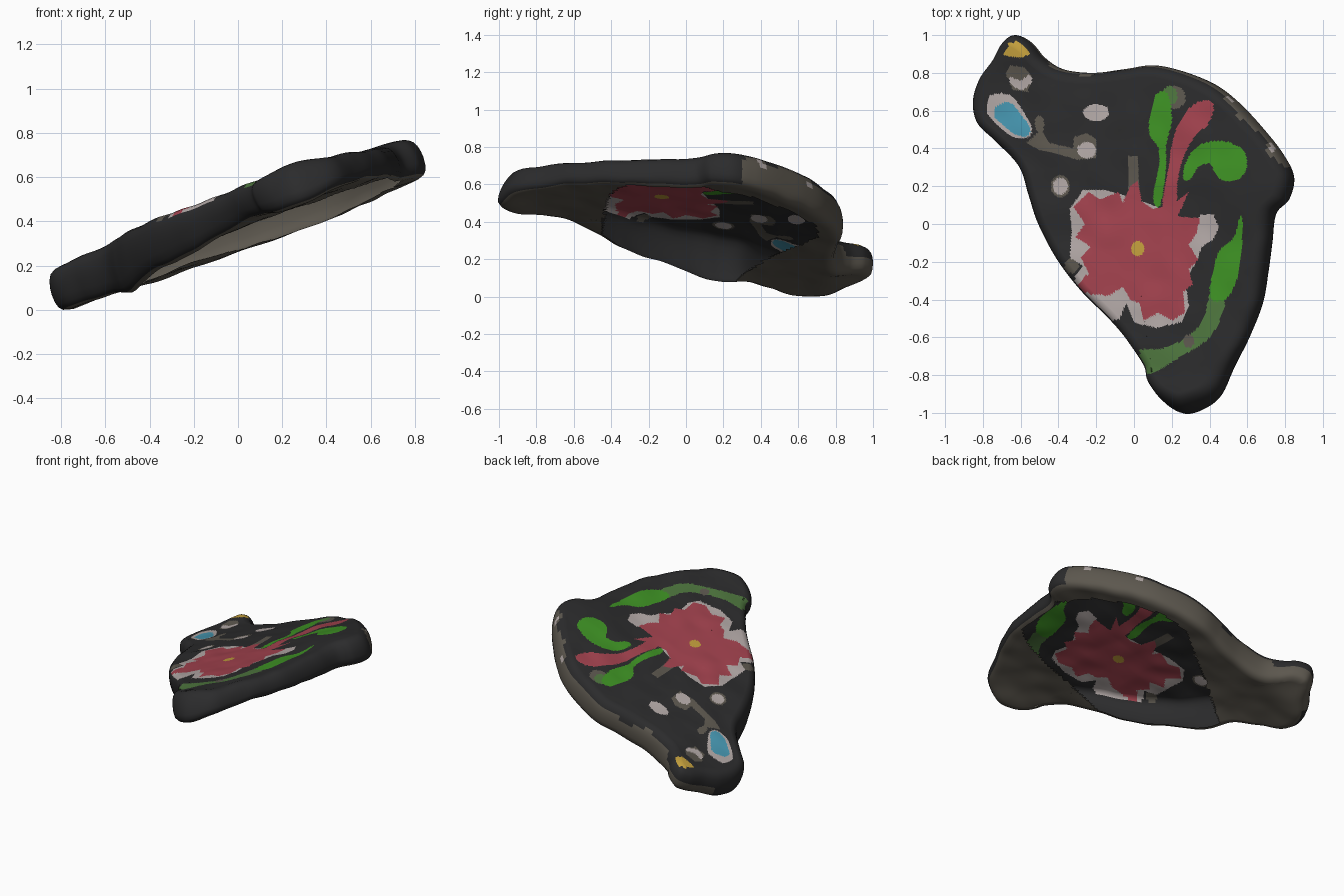
import bpy, math
from mathutils import Vector, noise

if "Cube" in bpy.data.objects:
    bpy.data.objects.remove(bpy.data.objects["Cube"])

def srgb(r, g, b):
    f = lambda c: c / 12.92 if c <= 0.04045 else ((c + 0.055) / 1.055) ** 2.4
    return [f(v / 255) for v in (r, g, b)] + [1]

COLOURS = {"charcoal": (43, 43, 44), "stone": (92, 87, 78), "pale": (178, 168, 166),
           "red": (162, 66, 78), "green": (62, 146, 36), "dull_green": (78, 118, 62),
           "blue": (70, 150, 176), "yellow": (194, 158, 60)}
NAMES = list(COLOURS)

def smooth_loop(pts, steps):
    """Closed Catmull-Rom curve through the points."""
    out, n = [], len(pts)
    for i in range(n):
        a, b, c, d = (Vector(pts[(i + k) % n]) for k in (-1, 0, 1, 2))
        for s in range(steps):
            t = s / steps
            out.append(0.5 * (2 * b + (c - a) * t + (2 * a - 5 * b + 4 * c - d) * t * t
                              + (3 * b - a - 3 * c + d) * t ** 3))
    return out

def blob(cx, cy, rx, ry):
    return [(cx + rx * math.cos(k * math.pi / 8), cy + ry * math.sin(k * math.pi / 8)) for k in range(16)]

def inside(x, y, poly):
    hit = False
    for (ax, ay), (bx, by) in zip(poly, poly[1:] + poly[:1]):
        if (ay > y) != (by > y) and x < (bx - ax) * (y - ay) / (by - ay) + ax:
            hit = not hit
    return hit

def clamp(v, lo, hi):
    return max(lo, min(hi, v))

def hill(x, y, cx, cy, spread):
    return math.exp(-((x - cx) ** 2 + (y - cy) ** 2) / spread)

# Slab outline seen from above
outline = smooth_loop([
    (-.63, 1), (-.55, .96), (-.48, .88), (-.38, .82), (-.22, .8), (-.05, .82), (.1, .84), (.25, .81),
    (.42, .74), (.55, .64), (.68, .5), (.78, .37), (.835, .25), (.81, .13), (.74, .05), (.72, -.1),
    (.7, -.25), (.67, -.42), (.6, -.6), (.52, -.76), (.45, -.91), (.36, -.985), (.25, -1.015), (.15, -.96),
    (.08, -.86), (.06, -.77), (-.02, -.63), (-.12, -.51), (-.27, -.36), (-.4, -.19), (-.5, 0),
    (-.55, .15), (-.6, .3), (-.72, .43), (-.82, .53), (-.845, .65), (-.81, .77), (-.74, .87), (-.69, .96)], 14)

# Opening in the underside
hole = [(-.75, .1), (-.52, .24), (-.2, .46), (.16, .71), (.35, .69), (.5, .57), (.64, .38), (.7, .22),
        (.78, 0), (.76, -.22), (.62, -.36), (.5, -.41), (.3, -.43), (.1, -.44), (-.35, -.46)]

# Painted shapes, later ones lie over earlier ones
flower_edge = [(-.34, .08), (-.27, .18), (-.15, .18), (-.05, .15), (.1, .1), (.25, .03), (.32, -.02), (.35, .05),
               (.42, .05), (.45, -.02), (.42, -.08), (.36, -.12), (.33, -.2), (.27, -.3), (.29, -.43), (.25, -.52),
               (.12, -.55), (0, -.52), (-.04, -.42), (-.08, -.51), (-.16, -.5), (-.28, -.38), (-.32, -.28),
               (-.27, -.22), (-.34, -.18), (-.33, -.05)]
flower = [(-.32, .09), (-.24, .17), (-.18, .13), (-.08, .17), (-.06, .11), (-.02, .2), (.02, .23), (.04, .12),
          (.1, .08), (.2, .1), (.29, .17), (.23, .04), (.35, .03), (.33, -.05), (.29, -.11), (.34, -.19), (.29, -.24),
          (.31, -.32), (.26, -.36), (.27, -.47), (.2, -.51), (.13, -.47), (.05, -.51), (.03, -.42), (-.02, -.4),
          (-.06, -.33), (-.13, -.38), (-.24, -.37), (-.31, -.33), (-.24, -.26), (-.28, -.18), (-.23, -.12),
          (-.31, -.07), (-.26, 0)]
red_petal = [(.28, .6), (.35, .65), (.42, .64), (.4, .54), (.32, .46), (.26, .35), (.23, .22), (.22, .08),
             (.15, .08), (.18, .28), (.2, .42), (.23, .52)]
stem_leaf = [(.12, .69), (.18, .69), (.2, .55), (.17, .42), (.17, .3), (.14, .1), (.1, .13), (.13, .3),
             (.13, .4), (.08, .48), (.09, .6)]
hook_leaf = [(.26, .24), (.28, .34), (.35, .42), (.46, .44), (.57, .4), (.6, .32), (.56, .24), (.47, .23),
             (.43, .27), (.4, .32), (.34, .3), (.3, .24)]
long_leaf = [(.56, .04), (.575, 0), (.565, -.19), (.535, -.32), (.48, -.4), (.4, -.39), (.425, -.22), (.46, -.13),
             (.53, -.07)]
low_band = [(.03, -.67), (.15, -.66), (.28, -.6), (.37, -.5), (.4, -.38), (.48, -.4), (.45, -.52), (.38, -.62),
            (.25, -.7), (.1, -.79), (.06, -.77)]
grey_trail = [(-.57, .43), (-.5, .39), (-.4, .37), (-.3, .34), (-.2, .35), (-.2, .45), (-.25, .48), (-.32, .46),
              (-.32, .4), (-.45, .43), (-.49, .5)]
eye_white = [(-.78, .6), (-.76, .68), (-.68, .69), (-.63, .66), (-.57, .57), (-.54, .5), (-.56, .46), (-.64, .46),
             (-.74, .54)]
eye = [(-.74, .57), (-.73, .62), (-.66, .645), (-.6, .58), (-.55, .51), (-.565, .465), (-.63, .475), (-.7, .53)]
nose_grey = [(-.68, .8), (-.66, .84), (-.58, .83), (-.54, .78), (-.56, .7), (-.64, .71)]
nose_white = [(-.65, .74), (-.59, .71), (-.54, .76), (-.56, .79), (-.6, .76), (-.66, .78)]
paint = [("stone", grey_trail), ("stone", blob(-.39, .2, .05, .06)), ("stone", nose_grey),
         ("stone", [(-.03, .15), (-.03, .36), (.02, .36), (.03, .15)]), ("stone", blob(-.33, -.22, .04, .04)),
         ("stone", blob(.21, .67, .065, .06)), ("dull_green", blob(.19, .68, .04, .05)),
         ("stone", blob(-.5, .53, .025, .045)),
         ("stone", blob(.52, .66, .05, .03)), ("stone", blob(.73, .42, .03, .07)),
         ("pale", blob(.52, .665, .03, .018)), ("pale", blob(.73, .42, .015, .05)),
         ("pale", flower_edge), ("pale", smooth_loop(eye_white, 3)), ("pale", blob(-.2, .59, .07, .045)),
         ("pale", blob(-.25, .39, .05, .045)), ("pale", blob(-.39, .2, .04, .045)),
         ("pale", smooth_loop(nose_white, 3)),
         ("dull_green", smooth_loop(low_band, 3)), ("stone", blob(.29, -.62, .03, .035)),
         ("red", flower), ("red", smooth_loop(red_petal, 3)),
         ("green", smooth_loop(stem_leaf, 3)), ("green", smooth_loop(hook_leaf, 3)),
         ("green", smooth_loop(long_leaf, 3)), ("blue", smooth_loop(eye, 3)),
         ("yellow", [(-.69, .89), (-.66, .96), (-.56, .97), (-.53, .9), (-.6, .88)]),
         ("yellow", blob(.02, -.13, .035, .04))]
layers = []
for name, poly in paint:
    poly = [tuple(p) for p in poly]
    xs, ys = zip(*poly)
    layers.append((NAMES.index(name), poly, min(xs), max(xs), min(ys), max(ys)))

def paint_at(x, y):
    for idx, poly, x0, x1, y0, y1 in reversed(layers):
        if x0 <= x <= x1 and y0 <= y <= y1 and inside(x, y, poly):
            return idx
    return 0

# Cross-section rings: flat top, rounded wall, underside
N = len(outline)
centre = Vector((0, .1))
normals = []
for i in range(N):
    t = (outline[(i + 8) % N] - outline[i - 8]).normalized()
    normals.append(Vector((t.y, -t.x)))          # inward for a clockwise loop
wall = [(.055, .17), (.038, .166), (.02, .155), (.008, .135), (.002, .11), (0, .085), (.003, .05),
        (.01, .025), (.025, .008), (.05, 0)]
TOP, BOTTOM = 100, 36
rings = [(k / TOP, .055, .17) for k in range(1, TOP)]
rings += [(1, d, t) for d, t in wall]
rings += [(1 - k / BOTTOM, .05, 0) for k in range(1, BOTTOM - 8)]
wide, under = TOP - 1 + 5, TOP - 1 + len(wall) - 1

def place(p, t):
    x, y = p.x - .35 * (t - .09), p.y
    y += .5 * max(t - .03, 0) * clamp((-y - .65) / .35, 0, 1)      # front tip leans back
    z = .32 + .355 * x - .092 * y + t
    raised = .035 * hill(x, y, .6, .3, .1) + clamp(.02 - .04 * x + .04 * y, -.025, .04)
    raised += .02 * hill(x, y, .25, -.95, .03)
    z += raised * t / .17
    deep = .07 * hill(x, y, -.55, .12, .06) + .03 * hill(x, y, -.25, -.3, .05)
    deep += .045 * hill(x, y, .25, -1, .05)
    z -= deep * (1 - t / .17)                                     # deep left wall and front tip
    z += (.08 - .2 * t) * hill(x, y, -.6, 1.0, .04)               # upturned back corner
    z += .009 * noise.noise(Vector((x * 7, y * 7, t * 7)))
    return Vector((x, y, z))

verts = [place(centre, .17)]
for s, d, t in rings:
    for i in range(N):
        edge = outline[i] + normals[i] * d
        verts.append(place(centre + (edge - centre) * s, t))
low = min(v.z for v in verts)
verts = [v - Vector((0, 0, low)) for v in verts]

faces, mats = [], []
for i in range(N):
    faces.append((0, 1 + (i + 1) % N, 1 + i))
    mats.append(NAMES.index("red"))
for r in range(len(rings) - 1):
    for i in range(N):
        j = (i + 1) % N
        a, b = 1 + r * N, 1 + (r + 1) * N
        f = (a + i, a + j, b + j, b + i)
        c = sum((verts[k] for k in f), Vector()) / 4
        if r >= under and inside(c.x, c.y, hole):
            continue
        back = c.y > .3 and c.x > -.45
        head = c.y > .8
        edge = wide - 2.6 + 2 * noise.noise(c * 6)
        m = paint_at(c.x, c.y) if r <= TOP or (back and r <= wide - 2) else 0
        if m == 0 and (r >= under - 1 or (back and r >= edge) or (head and r >= wide)):
            m = 1                                 # bare stone underside and back edge
        faces.append(f)
        mats.append(m)

mesh = bpy.data.meshes.new("painted_slab")
mesh.from_pydata([tuple(v) for v in verts], [], faces)
for name, rgb in COLOURS.items():
    mat = bpy.data.materials.new(name)
    mat.diffuse_color = srgb(*rgb)
    mat.use_nodes = True
    mat.node_tree.nodes["Principled BSDF"].inputs["Base Color"].default_value = mat.diffuse_color
    mesh.materials.append(mat)
mesh.polygons.foreach_set("material_index", mats)
mesh.polygons.foreach_set("use_smooth", [True] * len(faces))
mesh.update()
slab = bpy.data.objects.new("painted_slab", mesh)
bpy.context.collection.objects.link(slab)
